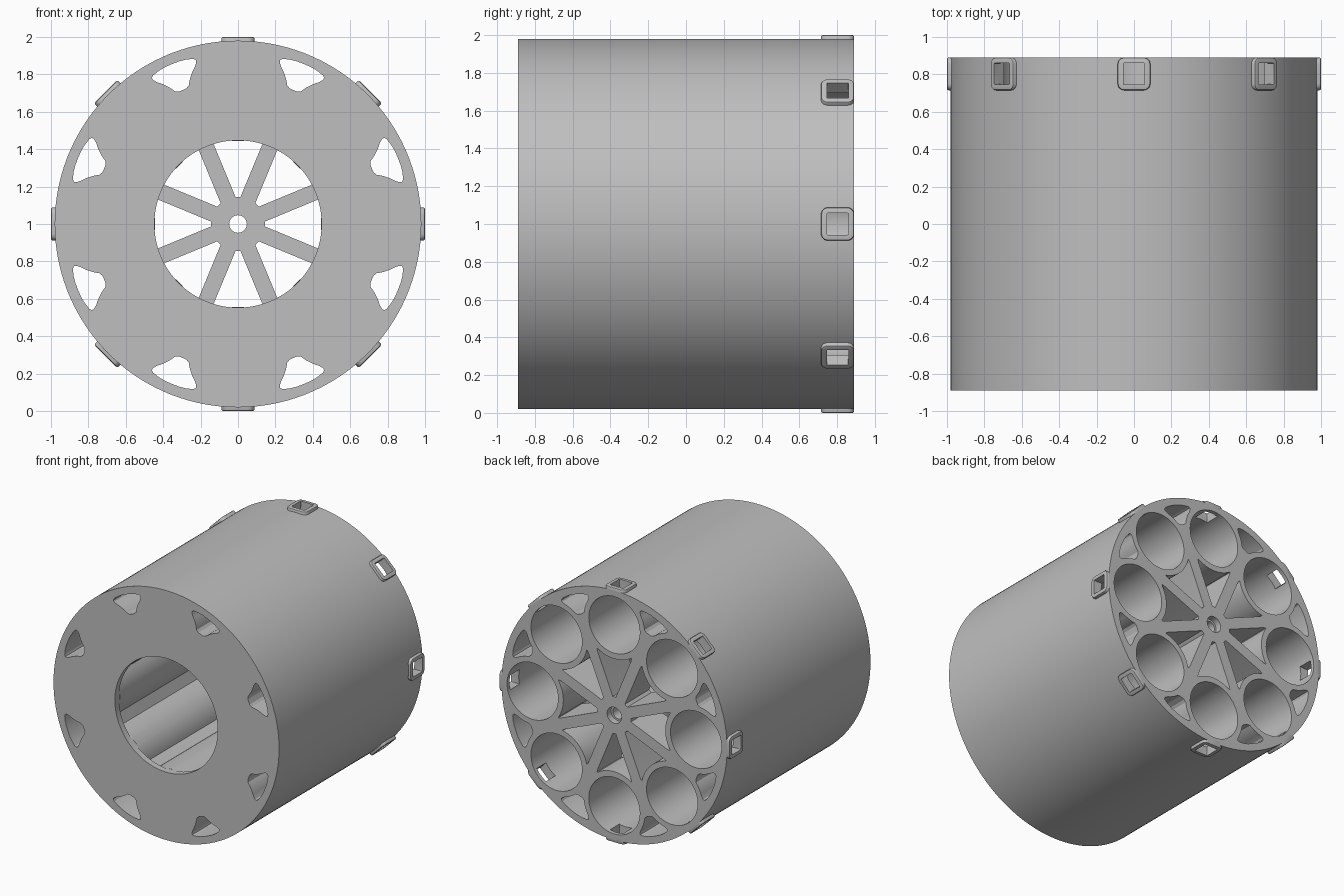
import bpy, bmesh
from math import sin, cos, pi, radians, sqrt

if "Cube" in bpy.data.objects:
    bpy.data.objects.remove(bpy.data.objects["Cube"])

HALF, R_BODY, R_TUBE, R_BORE, R_WALL = 0.89, 0.98, 0.71, 0.222, 0.265
FLOOR = -0.84        # inner face of the front plate
SPOKE = 0.043        # half width of a spoke
SPOKE_FRONT = 0.59   # where the spokes begin

grey = bpy.data.materials.new("plain_grey")
grey.use_nodes = True
colour = (0.52, 0.52, 0.52, 1)
grey.diffuse_color = colour
grey.node_tree.nodes["Principled BSDF"].inputs["Base Color"].default_value = colour


def arc(cu, r, a0, a1, n):
    """Points on an arc centred at (cu, 0), angles in degrees."""
    steps = [radians(a0 + (a1 - a0) * i / n) for i in range(n + 1)]
    return [(cu + r * cos(t), r * sin(t)) for t in steps]


def circle(cu, r, n):
    return arc(cu, r, 0, 360, n)[:-1]


def turn(points, deg):
    c, s = cos(radians(deg)), sin(radians(deg))
    return [(u * c - v * s, u * s + v * c) for u, v in points]


def prism(bm, points, y0, y1):
    """Extrude a cross-section along the drum axis."""
    a = [bm.verts.new((u, y0, 1 + v)) for u, v in points]
    b = [bm.verts.new((u, y1, 1 + v)) for u, v in points]
    bm.faces.new(a)
    bm.faces.new(b)
    for i in range(len(a)):
        j = (i + 1) % len(a)
        bm.faces.new((a[i], a[j], b[j], b[i]))


def finish(bm, name):
    bmesh.ops.recalc_face_normals(bm, faces=bm.faces)
    mesh = bpy.data.meshes.new(name)
    bm.to_mesh(mesh)
    bm.free()
    mesh.materials.append(grey)
    ob = bpy.data.objects.new(name, mesh)
    bpy.context.collection.objects.link(ob)
    return ob


def select(ob):
    bpy.ops.object.select_all(action='DESELECT')
    ob.select_set(True)
    bpy.context.view_layer.objects.active = ob


def cut(target, bm):
    cutter = finish(bm, "cutter")
    cutter.hide_render = True
    mod = target.modifiers.new("cut", 'BOOLEAN')
    mod.operation, mod.solver, mod.object = 'DIFFERENCE', 'EXACT', cutter
    select(target)
    bpy.ops.object.modifier_apply(modifier=mod.name)
    bpy.data.objects.remove(cutter)


# Solid drum
bm = bmesh.new()
prism(bm, circle(0, R_BODY, 160), -HALF, HALF)
drum = finish(bm, "drum")

# Chambers, rounded triangular channels and the scalloped core
cu, cv = R_TUBE * cos(pi / 8), R_TUBE * sin(pi / 8)
side = []
for i in range(9):
    u = 0.785 + 0.01 * i
    side.append((u, cv - sqrt(R_WALL ** 2 - (u - cu) ** 2)))
side = [(0.775, 0.02)] + side + [(0.885, 0.125), (0.897, 0.127), (0.908, 0.115),
                                 (0.918, 0.08), (0.924, 0.04)]
triangle = side + [(0.925, 0)] + [(u, -v) for u, v in reversed(side)]
bm = bmesh.new()
core = []
for k in range(8):
    prism(bm, turn(circle(R_TUBE, R_BORE, 64), 45 * k), FLOOR, 1)
    prism(bm, turn(triangle, 45 * k + 22.5), -1, 1)
    core += turn(arc(R_TUBE, R_WALL, 217, 143, 16), 45 * k)
prism(bm, core, FLOOR, SPOKE_FRONT)
cut(drum, bm)

# Front opening, gaps between the spokes and the axle hole
bm = bmesh.new()
prism(bm, circle(0, 0.447, 96), -1, FLOOR + 0.01)
edge = turn([(0.48, -SPOKE), (0.505, -SPOKE - 0.004)], 22.5)
gap = arc(0, 0.145, -5.2, 5.2, 4) + edge
gap += arc(R_TUBE, R_WALL + 0.002, 147, 213, 14)
gap += [(u, -v) for u, v in reversed(edge)]
for k in range(8):
    prism(bm, turn(gap, 45 * k), SPOKE_FRONT - 0.02, 1)
prism(bm, circle(0, 0.047, 32), SPOKE_FRONT - 0.02, 1)
cut(drum, bm)

# Side windows into each chamber and the axle counterbore
LUG_Y, WINDOW = 0.8025, 0.057
bm = bmesh.new()
for k in range(8):
    box = [(0.8, -WINDOW), (1.1, -WINDOW), (1.1, WINDOW), (0.8, WINDOW)]
    prism(bm, turn(box, 45 * k), LUG_Y - WINDOW, LUG_Y + WINDOW)
prism(bm, circle(0, 0.063, 32), HALF - 0.05, 1)
cut(drum, bm)

select(drum)
bpy.ops.object.shade_smooth_by_angle(angle=radians(25))


def rounded_square(half, r):
    pts = []
    for q, (sx, sy) in enumerate([(1, 1), (-1, 1), (-1, -1), (1, -1)]):
        for i in range(6):
            t = radians(90 * q + 18 * i)
            pts.append((sx * (half - r) + r * cos(t), sy * (half - r) + r * sin(t)))
    return pts


# Raised window frames: half size, corner radius and height of each ring
rings = [(0.0875, 0.035, 0.955), (0.0875, 0.035, 0.992), (0.0845, 0.032, 0.998),
         (0.079, 0.027, 1.0), (WINDOW, 0.004, 1.0), (WINDOW, 0.004, 0.955)]
for k in range(8):
    bm = bmesh.new()
    loops = []
    for half, r, height in rings:
        loop = []
        for t, y in rounded_square(half, r):
            x, z = turn([(height, t)], 45 * k)[0]
            loop.append(bm.verts.new((x, LUG_Y + y, 1 + z)))
        loops.append(loop)
    for n, a in enumerate(loops):
        b = loops[(n + 1) % len(loops)]
        for i in range(len(a)):
            j = (i + 1) % len(a)
            bm.faces.new((a[i], a[j], b[j], b[i]))
    frame = finish(bm, f"window_frame_{k + 1}")
    select(frame)
    bpy.ops.object.shade_smooth_by_angle(angle=radians(35))
